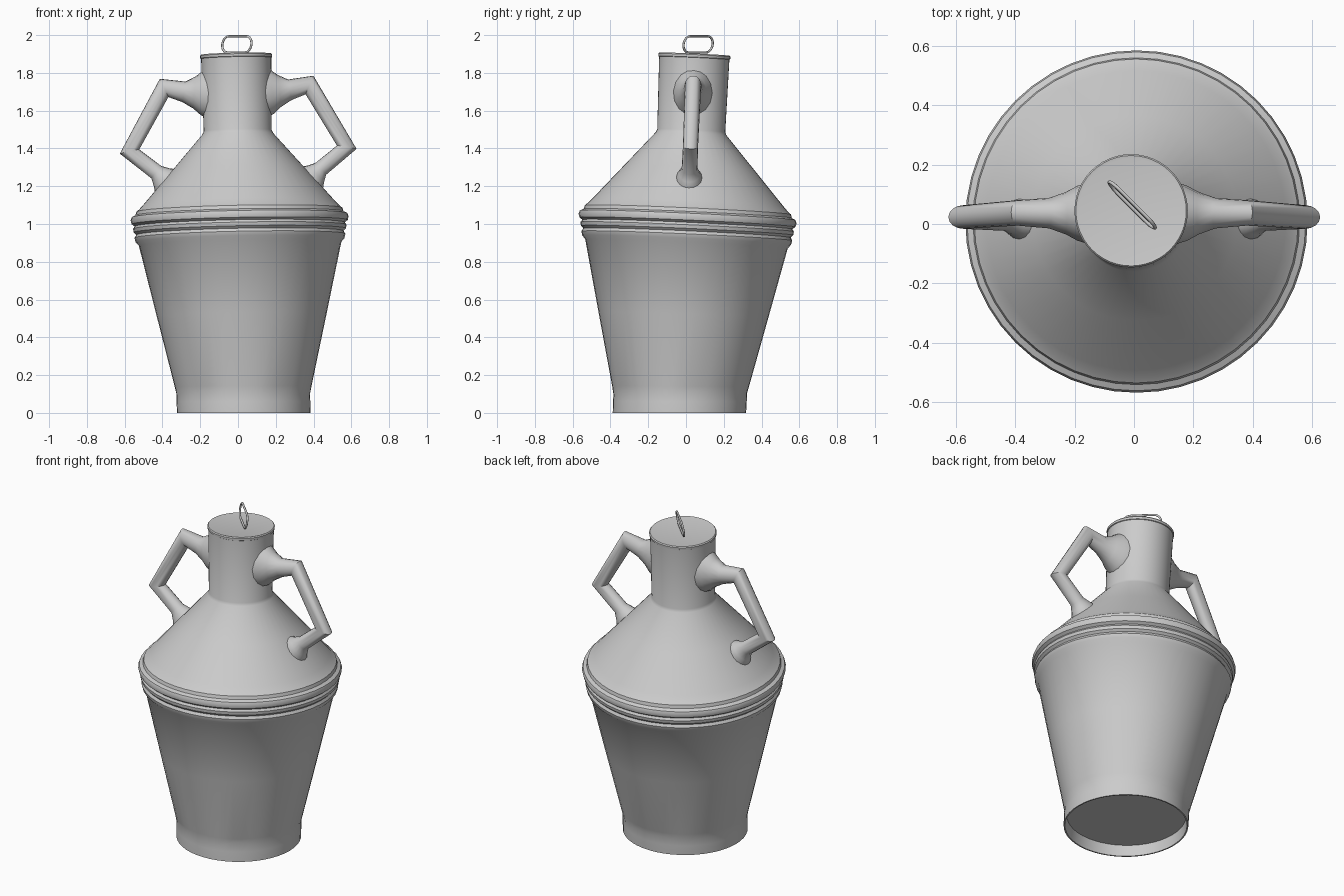
import bpy, bmesh, math
from mathutils import Vector

if "Cube" in bpy.data.objects:
    bpy.data.objects.remove(bpy.data.objects["Cube"])


def lean(x, y, z):
    """The can leans slightly: shift the axis with height and tilt the level rings."""
    w = min(1.0, z / 0.8)
    return Vector((x + 0.03 - 0.021 * z, y - 0.035 + 0.042 * z,
                   z + w * (0.02 * x - 0.045 * y)))


def finish(bm, name, angle):
    bmesh.ops.remove_doubles(bm, verts=bm.verts[:], dist=1e-5)
    bmesh.ops.recalc_face_normals(bm, faces=bm.faces[:])
    mesh = bpy.data.meshes.new(name)
    bm.to_mesh(mesh)
    bm.free()
    obj = bpy.data.objects.new(name, mesh)
    bpy.context.collection.objects.link(obj)
    bpy.ops.object.select_all(action='DESELECT')
    obj.select_set(True)
    bpy.context.view_layer.objects.active = obj
    bpy.ops.object.shade_smooth_by_angle(angle=math.radians(angle))
    return obj


def skin(name, rings, angle, closed=False):
    """Bridge successive rings of points; cap the ends unless closed."""
    bm = bmesh.new()
    loops = [[bm.verts.new(p) for p in ring] for ring in rings]
    n = len(loops[0])
    pairs = list(zip(loops, loops[1:]))
    if closed:
        pairs.append((loops[-1], loops[0]))
    else:
        bm.faces.new(loops[0])
        bm.faces.new(loops[-1])
    for a, b in pairs:
        for i in range(n):
            j = (i + 1) % n
            bm.faces.new((a[i], a[j], b[j], b[i]))
    return finish(bm, name, angle)


def lathe(name, profile, sides=48, angle=35):
    rings = []
    for r, z in profile:
        ring = []
        for i in range(sides):
            a = 2 * math.pi * i / sides
            # uneven crease above the foot
            dz = 0.012 * math.sin(5 * a) + 0.008 * math.sin(11 * a) if 0.08 < z < 0.13 else 0
            ring.append(lean(r * math.cos(a), r * math.sin(a), z + dz))
        rings.append(ring)
    return skin(name, rings, angle)


def sweep(name, path, side, sides=16):
    """Mitred round tube along (x, z, radius) points in the xz plane."""
    pts = [Vector((p[0], p[1])) for p in path]
    rings = []
    for k, p in enumerate(pts):
        d0 = (p - pts[k - 1]).normalized() if k else (pts[1] - p).normalized()
        d1 = (pts[k + 1] - p).normalized() if k < len(pts) - 1 else d0
        t = (d0 + d1).normalized()
        mitre = 1 / t.dot(d0)
        nx, nz, r = -t.y, t.x, path[k][2]
        ring = []
        for i in range(sides):
            a = 2 * math.pi * i / sides
            c = math.cos(a) * r * mitre
            y = math.sin(a) * min(r, 0.045 + (r - 0.045) * 0.65)
            ring.append(lean(side * (p.x + nx * c), y, p.y + nz * c))
        rings.append(ring)
    return skin(name, rings, 40)


# Body: recessed base, foot band, flaring wall, ribs, shoulder cone and neck
lathe("can_body", [
    (0.338, 0.065), (0.345, 0.0), (0.353, 0.0), (0.354, 0.06), (0.353, 0.1),
    (0.362, 0.14), (0.45, 0.52), (0.536, 0.895),
    (0.553, 0.915), (0.558, 0.937), (0.549, 0.953),
    (0.562, 0.966), (0.565, 0.985), (0.556, 0.998),
    (0.572, 1.01), (0.577, 1.03), (0.571, 1.046),
    (0.551, 1.056), (0.546, 1.075), (0.53, 1.088), (0.505, 1.115),
    (0.345, 1.2975), (0.187, 1.478), (0.18, 1.495), (0.186, 1.882)])

# Lid with a thin rolled edge
lathe("lid", [(0.183, 1.876), (0.19, 1.88), (0.191, 1.893), (0.186, 1.899), (0.176, 1.897)])

# Side handles, flared where they meet neck and shoulder
handle_path = [(0.15, 1.695, 0.135), (0.185, 1.697, 0.118), (0.225, 1.7, 0.085),
               (0.28, 1.705, 0.055), (0.385, 1.728, 0.043), (0.575, 1.395, 0.04),
               (0.435, 1.283, 0.042), (0.408, 1.257, 0.062), (0.385, 1.235, 0.085),
               (0.355, 1.205, 0.09)]
for label, side in (("left", -1), ("right", 1)):
    sweep("handle_" + label, handle_path, side)

# Wire pull ring on the lid: an upright oval turned diagonally
half, rad, wire, steps = 0.066, 0.043, 0.006, 12
u = Vector((1, -1, 0)).normalized()
across = Vector((1, 1, 0)).normalized()
up = Vector((0, 0, 1))
centre = Vector((-0.006, 0.064, 1.951))
rings = []
for end in (1, -1):
    for k in range(steps + 1):
        a = math.pi * (k / steps - 0.5) + (0 if end == 1 else math.pi)
        out = u * math.cos(a) + (up + across * 0.15) * math.sin(a)
        mid = centre + u * half * end + out * rad
        rings.append([mid + wire * (out * math.cos(b) + across * math.sin(b))
                      for b in (2 * math.pi * i / 8 for i in range(8))])
skin("pull_ring", rings, 60, closed=True)
